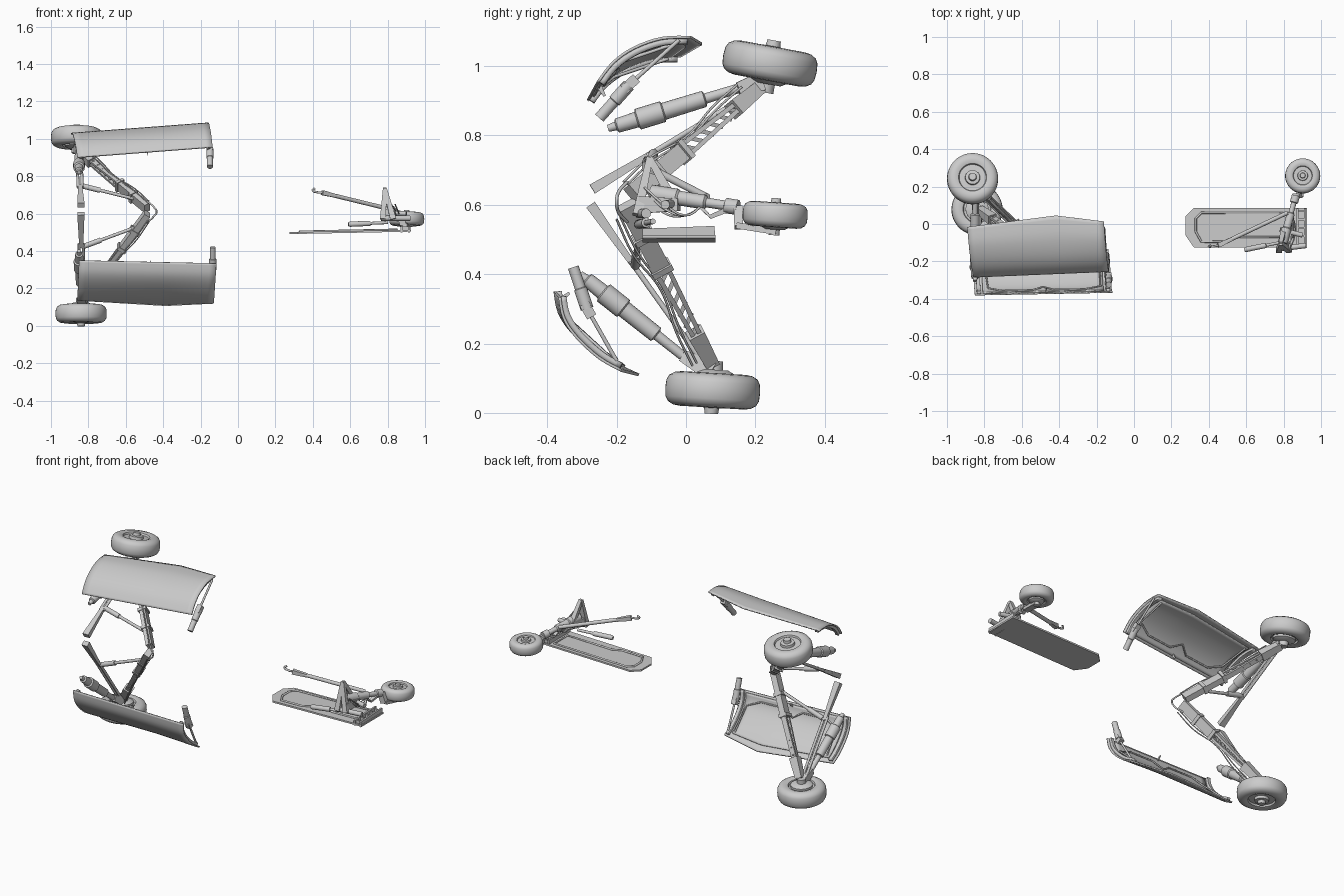
import bpy, bmesh, math
from mathutils import Vector as V, Matrix

old = bpy.data.objects.get("Cube")
if old:
    bpy.data.objects.remove(old)

grey = bpy.data.materials.new("plain_grey")
grey.use_nodes = True
grey.diffuse_color = (0.6, 0.6, 0.6, 1)
grey.node_tree.nodes["Principled BSDF"].inputs["Base Color"].default_value = (0.6, 0.6, 0.6, 1)


def finish(name, bm, smooth=True):
    bmesh.ops.recalc_face_normals(bm, faces=bm.faces)
    me = bpy.data.meshes.new(name)
    bm.to_mesh(me)
    bm.free()
    me.materials.append(grey)
    ob = bpy.data.objects.new(name, me)
    bpy.context.collection.objects.link(ob)
    if smooth:
        bpy.ops.object.select_all(action='DESELECT')
        ob.select_set(True)
        bpy.context.view_layer.objects.active = ob
        bpy.ops.object.shade_smooth_by_angle(angle=math.radians(35))
    return ob


def frame(a, b, up=(1, 0, 0)):
    """Matrix at a with local z toward b and local x close to up."""
    z = (V(b) - V(a)).normalized()
    y = z.cross(V(up)).normalized()
    m = Matrix((y.cross(z), y, z)).transposed().to_4x4()
    m.translation = V(a)
    return m


def turned(name, a, b, profile, sides=20):
    """Lathe a profile of (fraction along axis, radius) pairs."""
    length = (V(b) - V(a)).length
    bm = bmesh.new()
    rings = []
    for t, r in profile:
        rings.append([bm.verts.new((r * math.cos(k * math.tau / sides),
                                    r * math.sin(k * math.tau / sides), t * length))
                      for k in range(sides)])
    for p, q in zip(rings, rings[1:]):
        for k in range(sides):
            n = (k + 1) % sides
            bm.faces.new((p[k], p[n], q[n], q[k]))
    bm.faces.new(rings[0])
    bm.faces.new(rings[-1])
    bm.transform(frame(a, b))
    return finish(name, bm)


def rod(name, a, b, r, r2=None, sides=14):
    return turned(name, a, b, [(0, r), (1, r2 or r)], sides)


def beam(name, a, b, w, d, taper=1.0, up=(1, 0, 0)):
    """Box beam: w across the up direction, d the other way."""
    length = (V(b) - V(a)).length
    bm = bmesh.new()
    bmesh.ops.create_cube(bm, size=1)
    for v in bm.verts:
        s = taper if v.co.z > 0 else 1
        v.co = (v.co.x * w * s, v.co.y * d * s, (v.co.z + 0.5) * length)
    bm.transform(frame(a, b, up))
    return finish(name, bm, False)


def hose(name, pts, r=0.004, smooth=True):
    cu = bpy.data.curves.new(name, 'CURVE')
    cu.dimensions = '3D'
    cu.bevel_depth = r
    cu.bevel_resolution = 2
    sp = cu.splines.new('BEZIER' if smooth else 'POLY')
    store = sp.bezier_points if smooth else sp.points
    store.add(len(pts) - 1)
    for bp, p in zip(store, pts):
        if smooth:
            bp.co = p
            bp.handle_left_type = bp.handle_right_type = 'AUTO'
        else:
            bp.co = (*p, 1)
    cu.materials.append(grey)
    ob = bpy.data.objects.new(name, cu)
    bpy.context.collection.objects.link(ob)


def wheel(name, c, axis, R, w):
    """Tyre with dished rim; axis points to the outer side."""
    c, n = V(c), V(axis).normalized()
    half = [(0.50, 0.0), (0.42, 0.30), (0.60, 0.60), (0.78, 0.64), (0.90, 0.78), (0.98, 0.98)]
    half = [(0.34, 0.12), (0.34, 0.52), (0.44, 0.55), (0.50, 0.68), (0.47, 0.82),
            (0.38, 0.93), (0.24, 0.985), (0.0, 1.0)]
    prof = [(0.5 - h, r * R) for h, r in half] + [(0.5 + h, r * R) for h, r in half[-2::-1]]
    turned(name, c - n * w / 2, c + n * w / 2, prof, 48)
    turned(name + "_hub", c + n * w * 0.3, c + n * (w * 0.5 + R * 0.13),
           [(0, R * 0.3), (0.5, R * 0.28), (0.55, R * 0.16), (1, R * 0.14)], 24)
    turned(name + "_brake", c - n * (w * 0.5 + R * 0.07), c - n * w * 0.3,
           [(0, R * 0.3), (0.4, R * 0.45), (1, R * 0.45)], 24)


def lerp(a, b, t):
    return V(a).lerp(V(b), t)


def door(name, section, shift, left_x, right_x, peak, inward):
    """Curved door: section of (y, z) swept in x, with a pointed hinge edge."""
    n = len(section) - 1

    def at(u, v, lift=0.0):
        i = min(int(v * n), n - 1)
        f = v * n - i
        p = [V(section[max(0, min(n, k))]) for k in (i - 1, i, i + 1, i + 2)]
        q = 0.5 * (2 * p[1] + (p[2] - p[0]) * f + (2 * p[0] - 5 * p[1] + 4 * p[2] - p[3]) * f * f
                   + (3 * p[1] - p[0] - 3 * p[2] + p[3]) * f ** 3)
        tent = u / 0.65 if u < 0.65 else (1 - u) / 0.35
        q = q + V(shift) * u + V(peak) * tent * v ** 3
        x0 = left_x[0] + (left_x[1] - left_x[0]) * v
        x1 = right_x[0] + (right_x[1] - right_x[0]) * v
        return V((x0 + (x1 - x0) * u, q[0], q[1])) + V(inward) * lift

    def sheet(part, u0, u1, v0, v1, lift, thick):
        bm = bmesh.new()
        g = [[bm.verts.new(at(u0 + (u1 - u0) * i / 20, v0 + (v1 - v0) * j / 16, lift))
              for j in range(17)] for i in range(21)]
        for i in range(20):
            for j in range(16):
                bm.faces.new((g[i][j], g[i + 1][j], g[i + 1][j + 1], g[i][j + 1]))
        ob = finish(part, bm)
        mod = ob.modifiers.new("thickness", 'SOLIDIFY')
        mod.thickness = thick
        mod.offset = 0

    sheet(name, 0, 1, 0, 1, 0, 0.008)
    sheet(name + "_inner_panel", 0.06, 0.94, 0.08, 0.88, 0.007, 0.008)
    for u in (0.03, 0.97):
        sheet(name + "_end_rib", u - 0.014, u + 0.014, 0.04, 0.93, 0.012, 0.018)
    zig = [(0.08, 0.85), (0.1, 0.35), (0.2, 0.2), (0.42, 0.2), (0.5, 0.35),
           (0.58, 0.2), (0.8, 0.2), (0.92, 0.35), (0.92, 0.85)]
    hose(name + "_stiffener", [at(u, v, 0.013) for u, v in zig], 0.005, False)
    beam(name + "_latch", at(0.52, 0.1), at(0.52, 0.1, 0.04), 0.008, 0.016, 0.5)


def main_gear(tag, side, knee, foot, legtop, legfoot, act0, act1, hub, axis, act_door):
    """One main gear leg; side is +1 for the upper one, -1 for the lower."""
    P = lambda t: lerp(knee, foot, t)
    wheel(tag + "_wheel", hub, axis, 0.137, 0.1)
    # main strut: heavy trunk, open lattice, lower fork
    beam(tag + "_trunk", P(0), P(0.42), 0.035, 0.055)
    for s in (-1, 1):
        off = frame(knee, foot).to_3x3() @ V((0, 0.019 * s, 0))
        beam(tag + "_rail", P(0.38) + off, P(0.84) + off * 0.5, 0.03, 0.013)
    for k in range(6):
        t = 0.42 + k * 0.07
        off = frame(knee, foot).to_3x3() @ V((0, 0.016, 0))
        beam(tag + "_web", P(t) - off, P(t + 0.05) + off, 0.018, 0.012)
    beam(tag + "_fork", P(0.8), P(1), 0.05, 0.05, 0.8)
    rod(tag + "_knee_pin", P(0.02) - V((0.03, 0, 0)), P(0.02) + V((0.025, 0, 0)), 0.02)
    for t in (0.2, 0.4):
        beam(tag + "_collar", P(t - 0.015), P(t + 0.015), 0.05, 0.064)
    # axle carrier and gusset between strut and actuator
    n = V(axis).normalized()
    rod(tag + "_axle", V(hub), V(hub) - n * 0.085, 0.026)
    beam(tag + "_gusset", act1, lerp(foot, hub, 0.3), 0.035, 0.035, 1.6)
    rod(tag + "_pivot", V(foot) - V((0.045, 0, 0)), V(foot) + V((0.045, 0, 0)), 0.02)
    # rear leg with thick head
    Q = lambda t: lerp(legtop, legfoot, t)
    beam(tag + "_leg_head", Q(0), Q(0.18), 0.038, 0.03, 0.8)
    beam(tag + "_leg_neck", Q(0.18), Q(0.4), 0.03, 0.024, 0.7)
    for s in (-0.011, 0.011):
        rod(tag + "_leg_tube", Q(0.36) + V((s, 0, 0)), Q(1) + V((s, 0, 0)), 0.008)
    # side brace
    a, b = Q(0.4), P(0.15)
    rod(tag + "_brace", a, b, 0.009)
    rod(tag + "_brace_sleeve", lerp(a, b, 0.05), lerp(a, b, 0.35), 0.014)
    # retraction actuator
    turned(tag + "_actuator", act0, act1,
           [(0, 0.010), (0.06, 0.013), (0.07, 0.021), (0.22, 0.023), (0.23, 0.031), (0.42, 0.031),
            (0.43, 0.025), (0.74, 0.024), (0.75, 0.015), (1, 0.014)])
    # hydraulic lines
    for k in (0.026, 0.036):
        off = V((k * 0.6, -k, k * side * 0.6))
        hose(tag + "_line", [P(t) + off * (1 + 0.3 * math.sin(t * 9)) for t in
                             (0.04, 0.25, 0.5, 0.75, 0.95)], 0.0035)
    # door actuator
    c0, c1, c2 = act_door
    turned(tag + "_door_actuator", c0, c1, [(0, 0.016), (0.5, 0.016), (0.52, 0.019), (1, 0.019)])
    rod(tag + "_door_rod", c1, c2, 0.006)
    beam(tag + "_door_bracket", lerp(c1, c2, -0.1), lerp(c1, c2, 0.15), 0.03, 0.03)


main_gear("lower", -1, (-0.485, -0.17, 0.6), (-0.825, 0.075, 0.14),
          (-0.84, -0.275, 0.6), (-0.835, 0.045, 0.15),
          (-0.85, -0.305, 0.4), (-0.84, -0.01, 0.165),
          (-0.839, 0.077, 0.065), (0, -0.06, -1),
          ((-0.135, -0.325, 0.42), (-0.135, -0.285, 0.3), (-0.145, -0.2, 0.15)))
main_gear("upper", 1, (-0.485, -0.155, 0.63), (-0.855, 0.21, 0.935),
          (-0.84, -0.27, 0.645), (-0.85, 0.17, 0.91),
          (-0.85, -0.225, 0.82), (-0.85, 0.15, 0.935),
          (-0.863, 0.242, 1.007), (0, 0.185, 1),
          ((-0.15, -0.25, 0.85), (-0.15, -0.165, 0.945), (-0.16, -0.02, 1.075)))

# loop of hose joining the two knees
hose("knee_hose", [(-0.485, -0.17, 0.665), (-0.45, -0.195, 0.635), (-0.435, -0.2, 0.61),
                   (-0.455, -0.195, 0.58), (-0.49, -0.17, 0.55)], 0.005)

door("lower_door", [(-0.378, 0.35), (-0.366, 0.29), (-0.33, 0.235), (-0.265, 0.175), (-0.2, 0.138)],
     (0.014, -0.016), (-0.85, -0.86), (-0.115, -0.13), (0.055, -0.018), (0, 0.8, 0.6))
door("upper_door", [(-0.283, 0.9), (-0.24, 0.955), (-0.18, 0.997), (-0.1, 1.025), (-0.016, 1.028)],
     (0.03, 0.055), (-0.858, -0.893), (-0.135, -0.162), (0.042, 0.0), (0, 0.5, -0.85))

# nose gear wheel with one-sided fork
wheel("nose_wheel", (0.902, 0.257, 0.571), (0, 0.07, 1), 0.094, 0.072)
top, mid = V((0.795, -0.1, 0.632)), V((0.865, 0.15, 0.592))
turned("nose_strut", top, mid, [(0, 0.026), (0.3, 0.026), (0.32, 0.021), (0.62, 0.021),
                                (0.64, 0.014), (0.85, 0.014), (0.86, 0.022), (1, 0.022)])
beam("nose_fork_root", mid, (0.885, 0.152, 0.535), 0.035, 0.025)
beam("nose_fork_arm", (0.885, 0.148, 0.54), (0.902, 0.262, 0.522), 0.04, 0.018)
rod("nose_axle", (0.902, 0.254, 0.512), (0.902, 0.257, 0.571), 0.016)
# torque link
beam("nose_link_upper", lerp(top, mid, 0.5), (0.845, 0.07, 0.565), 0.03, 0.012, 0.6)
beam("nose_link_lower", (0.845, 0.07, 0.565), lerp(top, mid, 0.95), 0.02, 0.012, 1.4)
# triangular pivot frame
apex = (0.785, -0.105, 0.735)
for end in ((0.775, -0.14, 0.57), (0.83, -0.14, 0.57), (0.8, -0.03, 0.6)):
    beam("pivot_frame_leg", apex, end, 0.02, 0.018, 1.6)
rod("pivot_shaft", (0.765, -0.135, 0.575), (0.92, -0.115, 0.575), 0.014)
rod("pivot_crossbar", (0.78, -0.03, 0.605), (0.9, -0.06, 0.6), 0.013)
beam("pivot_block", (0.8, -0.13, 0.6), (0.82, -0.02, 0.6), 0.07, 0.05, 0.7)
# drag brace with hooked end
b0, b1 = V((0.45, -0.115, 0.712)), V((0.82, 0.06, 0.622))
rod("drag_brace", b0, b1, 0.011)
beam("drag_brace_head", b0, lerp(b0, b1, 0.2), 0.026, 0.026, 0.7, (0, 0, 1))
hose("drag_brace_hook", [b0, (0.42, -0.12, 0.715), (0.4, -0.12, 0.725), (0.41, -0.115, 0.735)], 0.006)
# door actuator
turned("nose_actuator", (0.59, -0.138, 0.543), (0.8, -0.095, 0.552),
       [(0, 0.01), (0.04, 0.014), (0.55, 0.014), (0.56, 0.008), (1, 0.008)])
for k in range(3):
    hose("nose_line", [(0.8 + k * 0.02, -0.12, 0.65), (0.83 + k * 0.015, -0.06, 0.575 + k * 0.012),
                       (0.82 + k * 0.02, 0.0, 0.57), (0.84, 0.05, 0.6)], 0.0035)

# nose door: chamfered plate, raised tray line and end frame
bm = bmesh.new()
outline = [(0.275, -0.06), (0.32, -0.125), (0.925, -0.125), (0.925, 0.085), (0.32, 0.085), (0.275, 0.04)]
plate = bm.faces.new([bm.verts.new((x, y, 0.485 + 0.02 * x)) for x, y in outline])
up = bmesh.ops.extrude_face_region(bm, geom=[plate])["geom"]
bmesh.ops.translate(bm, vec=(0, 0, 0.01), verts=[g for g in up if isinstance(g, bmesh.types.BMVert)])
finish("nose_door", bm, False)
tray = [(0.33, -0.04), (0.36, -0.095), (0.5, -0.095), (0.55, -0.07), (0.85, -0.07),
        (0.85, 0.06), (0.36, 0.06), (0.33, 0.03), (0.33, -0.04)]
hose("nose_door_stiffener", [(x, y, 0.497 + 0.02 * x) for x, y in tray], 0.006, False)
for x in (0.875, 0.915):
    beam("nose_door_end_frame", (x, -0.125, 0.515), (x, 0.083, 0.523), 0.01, 0.032)
for k in range(5):
    y = -0.11 + k * 0.045
    beam("nose_door_end_rib", (0.875, y, 0.52), (0.915, y, 0.52), 0.01, 0.02, 1, (0, 1, 0))
